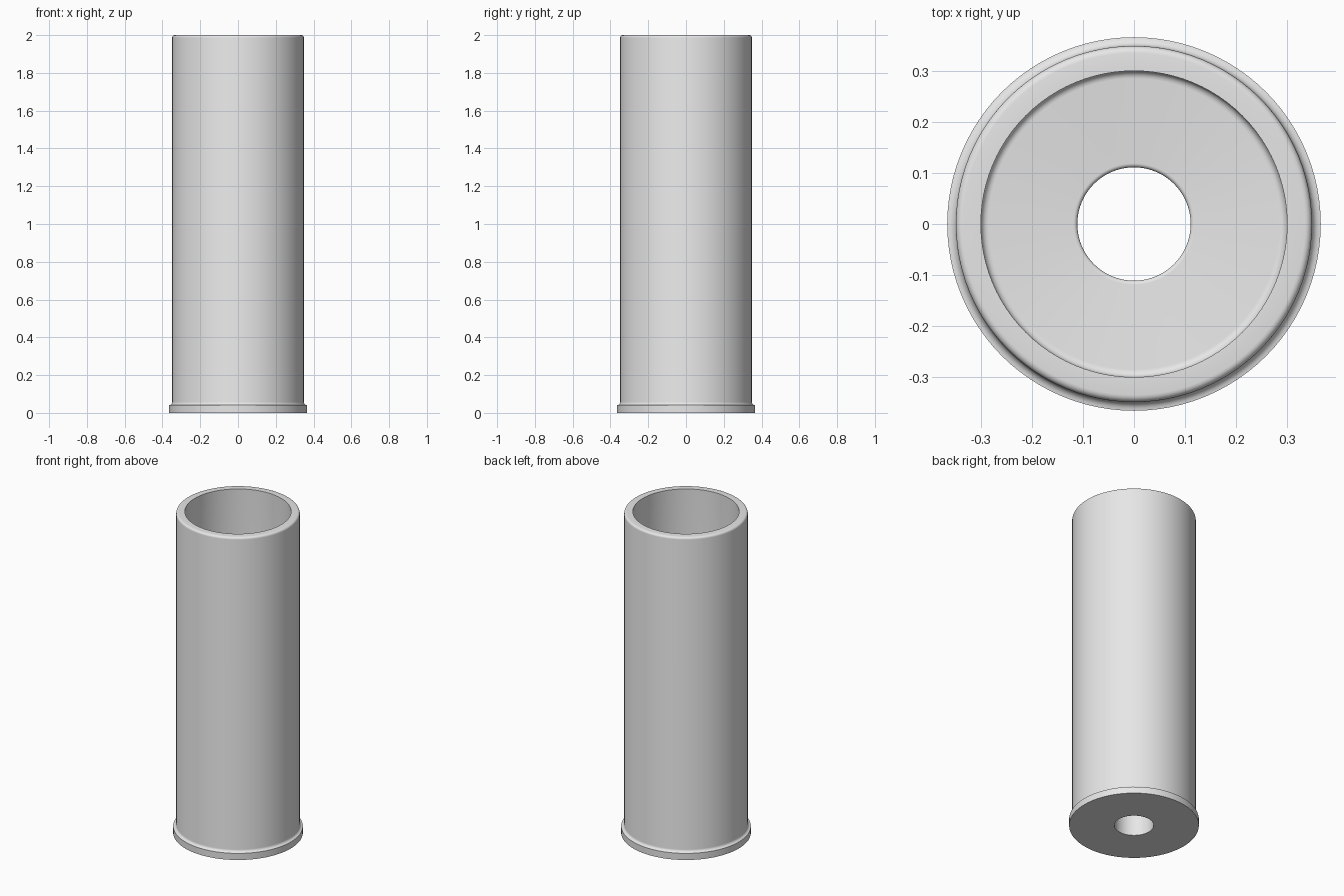
import bpy
import bmesh
import math

if "Cube" in bpy.data.objects:
    bpy.data.objects.remove(bpy.data.objects["Cube"])

SEGMENTS = 96


def arc(cx, cz, r, start, end, steps=5):
    """Points of a small fillet in the radius/height plane (degrees)."""
    pts = []
    for i in range(steps + 1):
        a = math.radians(start + (end - start) * i / steps)
        pts.append((cx + r * math.cos(a), cz + r * math.sin(a)))
    return pts


def lathe(name, profile, material):
    """Spin a closed radius/height profile around the z axis."""
    bm = bmesh.new()
    rings = []
    for i in range(SEGMENTS):
        a = 2 * math.pi * i / SEGMENTS
        rings.append([bm.verts.new((r * math.cos(a), r * math.sin(a), z))
                      for r, z in profile])
    n = len(profile)
    for i in range(SEGMENTS):
        a, b = rings[i], rings[(i + 1) % SEGMENTS]
        for j in range(n):
            k = (j + 1) % n
            bm.faces.new((a[j], b[j], b[k], a[k]))
    bmesh.ops.recalc_face_normals(bm, faces=bm.faces)
    mesh = bpy.data.meshes.new(name)
    bm.to_mesh(mesh)
    bm.free()
    obj = bpy.data.objects.new(name, mesh)
    bpy.context.collection.objects.link(obj)
    mesh.materials.append(material)
    bpy.context.view_layer.objects.active = obj
    obj.select_set(True)
    bpy.ops.object.shade_smooth_by_angle(angle=math.radians(30))
    return obj


grey = bpy.data.materials.new("plain grey")
grey.diffuse_color = (0.8, 0.8, 0.8, 1)
grey.use_nodes = True
grey.node_tree.nodes["Principled BSDF"].inputs["Base Color"].default_value = grey.diffuse_color

HOLE, INNER, OUTER, RIM = 0.111, 0.30, 0.349, 0.366
RIM_TOP, FLOOR, TOP = 0.036, 0.18, 2.0

profile = [(HOLE, 0), (RIM, 0), (RIM, RIM_TOP)]
# flared neck above the base rim
profile += arc(OUTER + 0.017, RIM_TOP + 0.022, 0.017, 270, 180)
# rounded outer lip, sharp inner lip
profile += arc(OUTER - 0.014, TOP - 0.014, 0.014, 0, 90)
profile += [(INNER, TOP)]
# rounded inside corner, floor, and eased hole edge
profile += arc(INNER - 0.015, FLOOR + 0.015, 0.015, 0, -90)
profile += arc(HOLE + 0.008, FLOOR - 0.008, 0.008, 90, 180)

lathe("flanged_tube", profile, grey)
